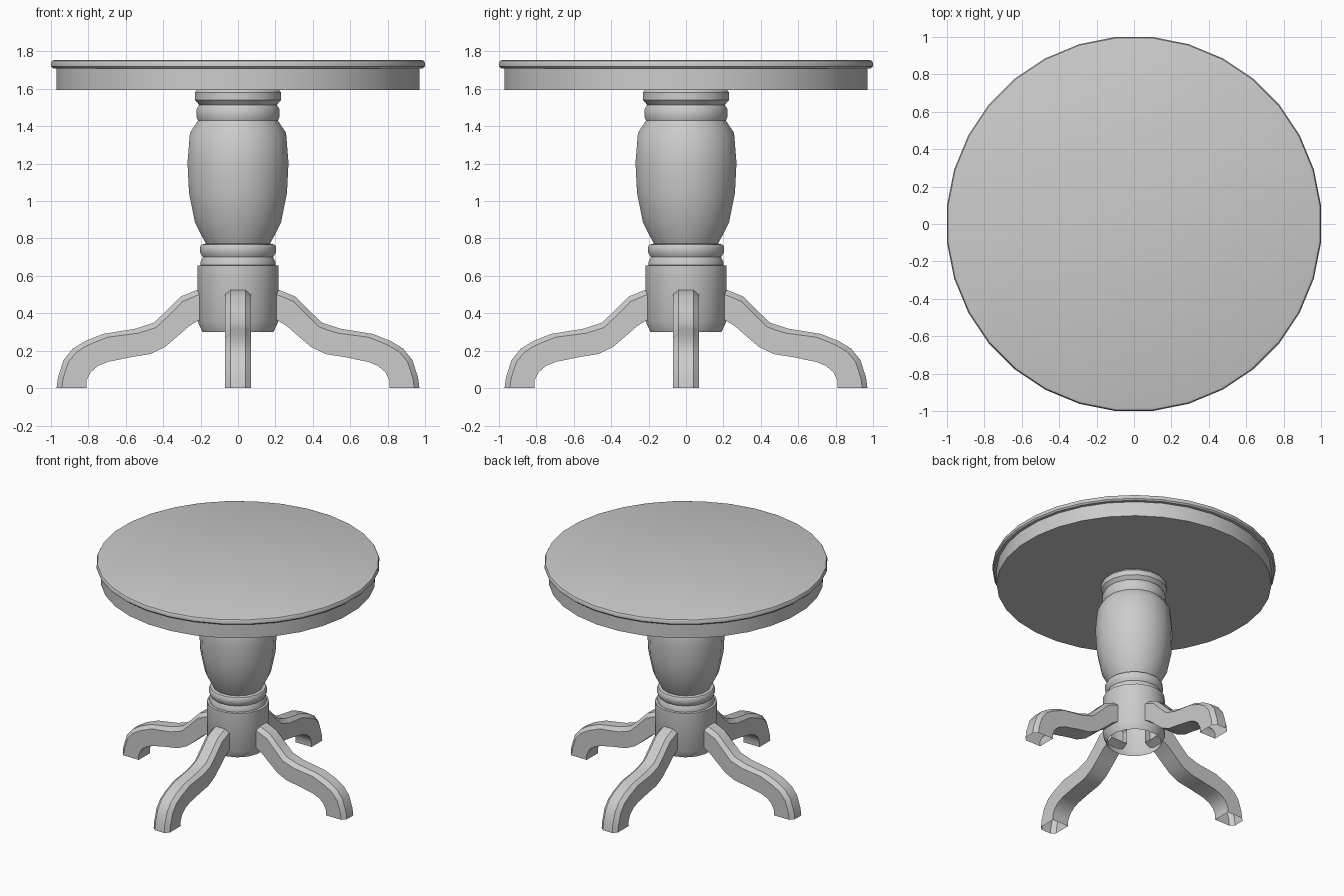
import bpy, bmesh, math

if "Cube" in bpy.data.objects:
    bpy.data.objects.remove(bpy.data.objects["Cube"])


def finish(bm, name, angle=32):
    bmesh.ops.recalc_face_normals(bm, faces=bm.faces)
    mesh = bpy.data.meshes.new(name)
    bm.to_mesh(mesh)
    bm.free()
    ob = bpy.data.objects.new(name, mesh)
    bpy.context.collection.objects.link(ob)
    bpy.ops.object.select_all(action='DESELECT')
    ob.select_set(True)
    bpy.context.view_layer.objects.active = ob
    bpy.ops.object.shade_smooth_by_angle(angle=math.radians(angle))
    return ob


def skin(bm, rings, closed=True):
    for a, b in zip(rings, rings[1:]):
        n = len(a)
        for i in range(n):
            j = (i + 1) % n
            bm.faces.new((a[i], a[j], b[j], b[i]))


def lathe(name, profile, sides, cap_ends):
    # flats face the axes, so profile radii are measured to the flats
    bm = bmesh.new()
    rings = []
    for r, z in profile:
        r /= math.cos(math.pi / sides)
        rings.append([bm.verts.new((r * math.cos(t), r * math.sin(t), z))
                      for t in ((i + 0.5) * math.tau / sides for i in range(sides))])
    skin(bm, rings)
    if cap_ends:
        bm.faces.new(rings[0])
        bm.faces.new(rings[-1])
    return finish(bm, name)


# round top with a softened rim, and the apron below it
lathe("table_top", [(0.965, 1.708), (0.99, 1.71), (1.0, 1.72), (1.0, 1.738),
                    (0.994, 1.75), (0.98, 1.755)], 32, True)
lathe("apron", [(0.97, 1.595), (0.97, 1.709)], 32, True)

# turned pedestal, hollow underneath
lathe("pedestal", [
    (0.19, 0.30), (0.217, 0.36), (0.217, 0.655), (0.20, 0.657), (0.20, 0.675),
    (0.188, 0.70), (0.203, 0.725), (0.203, 0.755), (0.195, 0.768), (0.172, 0.772),
    (0.23, 0.885), (0.262, 1.045), (0.27, 1.205), (0.257, 1.365), (0.214, 1.43),
    (0.222, 1.452), (0.222, 1.49), (0.208, 1.515), (0.23, 1.54), (0.23, 1.58),
    (0.215, 1.6)], 16, False)

# S-curved legs: upper and lower edge of the side outline
upper = [(0.16, 0.53), (0.22, 0.525), (0.305, 0.49), (0.375, 0.42), (0.45, 0.35),
         (0.547, 0.318), (0.72, 0.29), (0.82, 0.25), (0.885, 0.21), (0.933, 0.15),
         (0.963, 0.055), (0.97, 0.0)]
lower = [(0.16, 0.39), (0.19, 0.375), (0.257, 0.335), (0.32, 0.28), (0.39, 0.22),
         (0.47, 0.182), (0.57, 0.166), (0.697, 0.14), (0.75, 0.118), (0.788, 0.085),
         (0.81, 0.04), (0.81, 0.0)]


def leg(name, turn):
    bm = bmesh.new()
    rings = []
    for (ux, uz), (lx, lz) in zip(upper, lower):
        d = math.hypot(ux - lx, uz - lz)
        k = 0.028 / d
        cx, cz = ux + (lx - ux) * k, uz + (lz - uz) * k
        section = [(lx, -0.07, lz), (cx, -0.07, cz), (ux, -0.04, uz),
                   (ux, 0.04, uz), (cx, 0.07, cz), (lx, 0.07, lz)]
        rings.append([bm.verts.new(p) for p in section])
    skin(bm, rings)
    ob = finish(bm, name)
    ob.rotation_euler.z = turn


for i, side in enumerate(("right", "back", "left", "front")):
    leg(side + "_leg", i * math.pi / 2)
